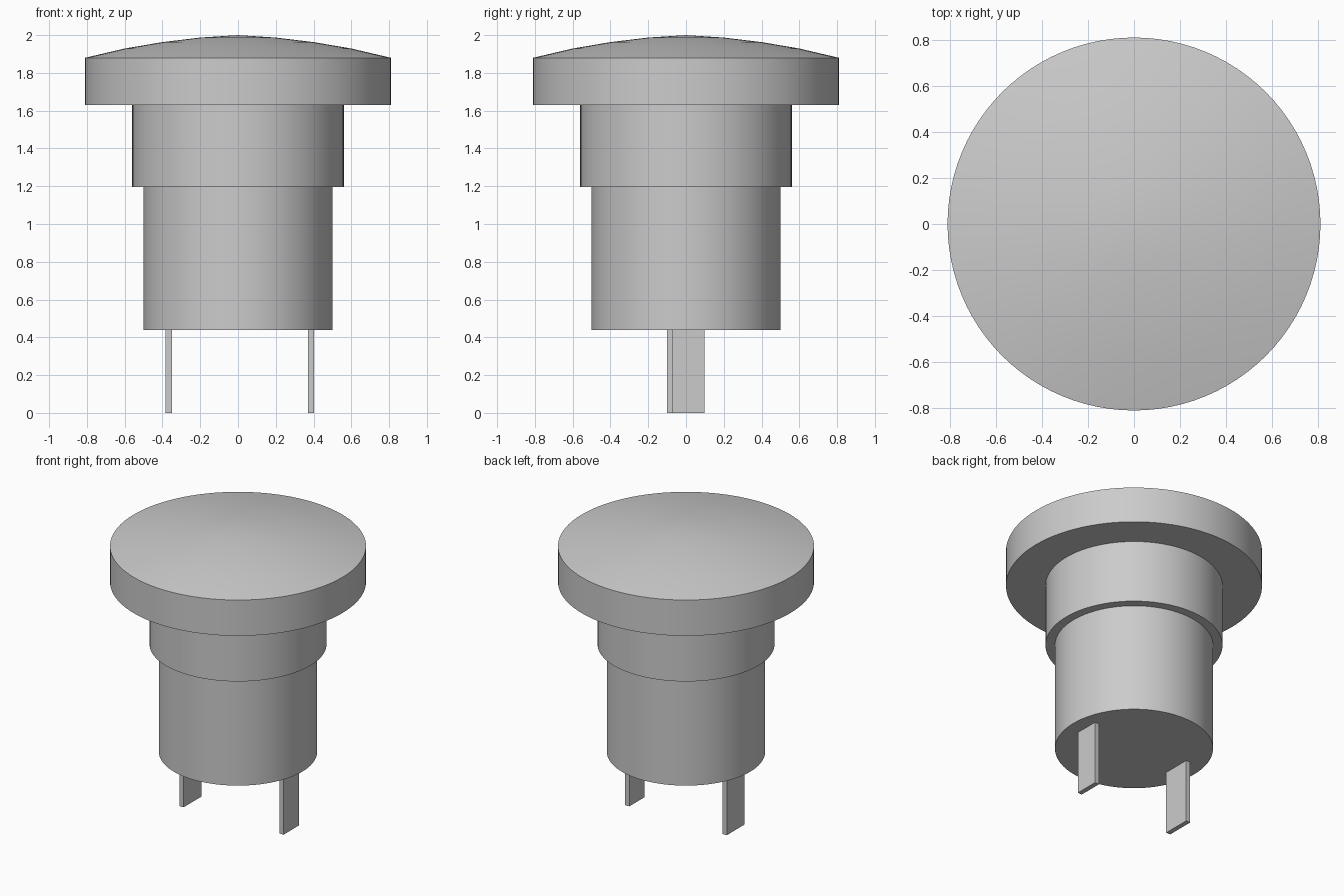
import bpy, bmesh, math

if "Cube" in bpy.data.objects:
    bpy.data.objects.remove(bpy.data.objects["Cube"], do_unlink=True)

grey = bpy.data.materials.new("plain_grey")
grey.use_nodes = True
COLOUR = (0.6, 0.6, 0.6, 1)
grey.diffuse_color = COLOUR
grey.node_tree.nodes["Principled BSDF"].inputs["Base Color"].default_value = COLOUR


def finish(name, bm):
    bmesh.ops.recalc_face_normals(bm, faces=bm.faces)
    mesh = bpy.data.meshes.new(name)
    bm.to_mesh(mesh)
    bm.free()
    mesh.materials.append(grey)
    ob = bpy.data.objects.new(name, mesh)
    bpy.context.collection.objects.link(ob)
    return ob


def lathe(name, profile, steps=96):
    """Spin a radius/height profile about the z axis."""
    bm = bmesh.new()
    verts = [bm.verts.new((r, 0, z)) for r, z in profile]
    edges = [bm.edges.new(pair) for pair in zip(verts, verts[1:])]
    bmesh.ops.spin(bm, geom=verts + edges, cent=(0, 0, 0), axis=(0, 0, 1),
                   angle=math.tau, steps=steps)
    bmesh.ops.remove_doubles(bm, verts=bm.verts, dist=0.0001)
    ob = finish(name, bm)
    bpy.ops.object.select_all(action="DESELECT")
    ob.select_set(True)
    bpy.context.view_layer.objects.active = ob
    bpy.ops.object.shade_smooth_by_angle(angle=math.radians(30))
    return ob


def plate(name, x0, x1, y0, y1, z0, z1):
    bm = bmesh.new()
    bmesh.ops.create_cube(bm, size=1)
    for v in bm.verts:
        v.co = (x1 if v.co.x > 0 else x0,
                y1 if v.co.y > 0 else y0,
                z1 if v.co.z > 0 else z0)
    return finish(name, bm)


# Domed cap and stepped round body, one closed turned shape
lathe("button_body", [
    (0, 2.0), (0.2, 1.987), (0.4, 1.963), (0.6, 1.929), (0.81, 1.88),
    (0.81, 1.63), (0.56, 1.63), (0.56, 1.195), (0.5, 1.195),
    (0.5, 0.44), (0, 0.44)])

# Two flat contact pins, the right one slightly wider
plate("right_pin", -0.383, -0.35, -0.1, 0.097, 0, 0.44)
plate("left_pin", 0.37, 0.403, -0.073, 0.097, 0, 0.44)
